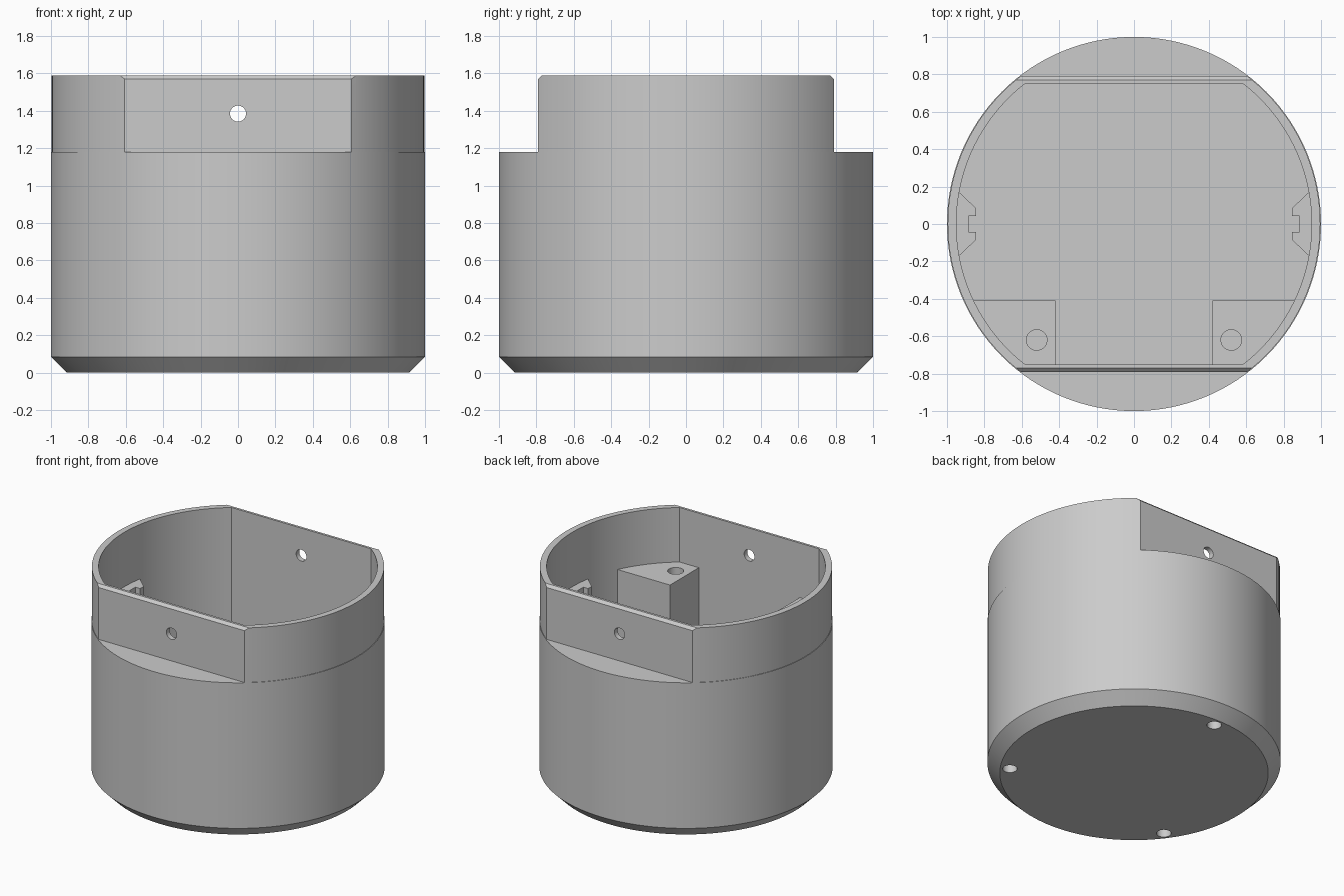
import bpy, bmesh, math
from mathutils import Matrix

if "Cube" in bpy.data.objects:
    bpy.data.objects.remove(bpy.data.objects["Cube"], do_unlink=True)

grey = bpy.data.materials.new("light_grey")
grey.use_nodes = True
grey.diffuse_color = (0.6, 0.6, 0.6, 1)
grey.node_tree.nodes["Principled BSDF"].inputs["Base Color"].default_value = (0.6, 0.6, 0.6, 1)

TOP, LEDGE, FLOOR, FLAT = 1.59, 1.18, 0.1, 0.79


def circle(r, n=128):
    return [(r * math.cos(2 * math.pi * i / n), r * math.sin(2 * math.pi * i / n)) for i in range(n)]


def flat_sided(r, half, n=56):
    """Circle outline with flats cut at y = +half and y = -half."""
    a = math.asin(half / r)
    arc = [(r * math.cos(t), r * math.sin(t)) for t in (-a + 2 * a * i / n for i in range(n + 1))]
    return arc + [(-x, -y) for x, y in arc]


def loft(name, outline, levels, matrix=Matrix()):
    """Solid from one outline, repeated at (height, scale) levels."""
    bm = bmesh.new()
    rings = [[bm.verts.new((x * s, y * s, z)) for x, y in outline] for z, s in levels]
    n = len(outline)
    for low, high in zip(rings, rings[1:]):
        for i in range(n):
            j = (i + 1) % n
            bm.faces.new((low[i], low[j], high[j], high[i]))
    bm.faces.new(rings[0][::-1])
    bm.faces.new(rings[-1])
    bm.transform(matrix)
    bmesh.ops.recalc_face_normals(bm, faces=bm.faces)
    mesh = bpy.data.meshes.new(name)
    bm.to_mesh(mesh)
    bm.free()
    mesh.materials.append(grey)
    obj = bpy.data.objects.new(name, mesh)
    bpy.context.collection.objects.link(obj)
    return obj


def combine(target, tool, operation):
    mod = target.modifiers.new(operation, "BOOLEAN")
    mod.operation, mod.solver, mod.object = operation, "EXACT", tool
    bpy.context.view_layer.objects.active = target
    bpy.ops.object.modifier_apply(modifier=mod.name)
    bpy.data.objects.remove(tool, do_unlink=True)


def drill(target, x, y, z0, z1, r):
    cutter = loft("drill", circle(r, 32), [(z0, 1), (z1, 1)], Matrix.Translation((x, y, 0)))
    combine(target, cutter, "DIFFERENCE")


# Cup: round lower body with a chamfered base
cup = loft("cup_body", circle(1), [(0, 0.915), (0.085, 1), (LEDGE, 1)])

# Upper collar: slightly narrower, with chamfered flats at front and back
collar = loft("collar", circle(0.996), [(LEDGE - 0.2, 1), (TOP, 1)])
c = 0.02
side = [(-FLAT, 0.5), (FLAT, 0.5), (FLAT, TOP - c), (FLAT - c, TOP),
        (FLAT - c, 2), (c - FLAT, 2), (c - FLAT, TOP), (-FLAT, TOP - c)]
along_x = Matrix(((0, 0, 1, 0), (1, 0, 0, 0), (0, 1, 0, 0), (0, 0, 0, 1)))
combine(collar, loft("flat_trim", side, [(-2, 1), (2, 1)], along_x), "INTERSECT")
combine(cup, collar, "UNION")

# Hollow interior
cavity = loft("cavity", flat_sided(0.95, 0.752), [(FLOOR, 1), (2, 1)])
combine(cup, cavity, "DIFFERENCE")

# Cross hole through both flats
across = Matrix.Translation((0, 0, 1.385)) @ Matrix.Rotation(math.pi / 2, 4, "X")
combine(cup, loft("pin", circle(0.043, 32), [(-2, 1), (2, 1)], across), "DIFFERENCE")

# Corner posts and slotted side rails
post_outline = [(0.42, -0.41), (0.42, -0.77), (0.6, -0.77), (0.76, -0.6), (0.88, -0.41)]
half_rail = [(0.97, 0.17), (0.935, 0.17), (0.845, 0.085), (0.845, 0.043), (0.885, 0.043)]
rail_outline = half_rail + [(x, -y) for x, y in reversed(half_rail)]
for sx, label in ((1, "left"), (-1, "right")):
    flip = Matrix.Diagonal((sx, 1, 1, 1))
    post = loft(label + "_post", post_outline, [(FLOOR - 0.03, 1), (LEDGE, 1)], flip)
    combine(cup, post, "UNION")
    drill(cup, sx * 0.52, -0.62, 0.7, 1.4, 0.055)
    rail = loft(label + "_rail", rail_outline, [(FLOOR - 0.03, 1), (LEDGE, 1)], flip)
    combine(cup, rail, "UNION")

# Blind holes in the underside
for x, y in ((0, 0.85), (0.685, -0.5), (-0.685, -0.5)):
    drill(cup, x, y, -0.1, 0.3, 0.05)

# Smooth round walls, sharp edges
bpy.ops.object.select_all(action="DESELECT")
cup.select_set(True)
bpy.context.view_layer.objects.active = cup
bpy.ops.object.shade_smooth_by_angle(angle=math.radians(25))
